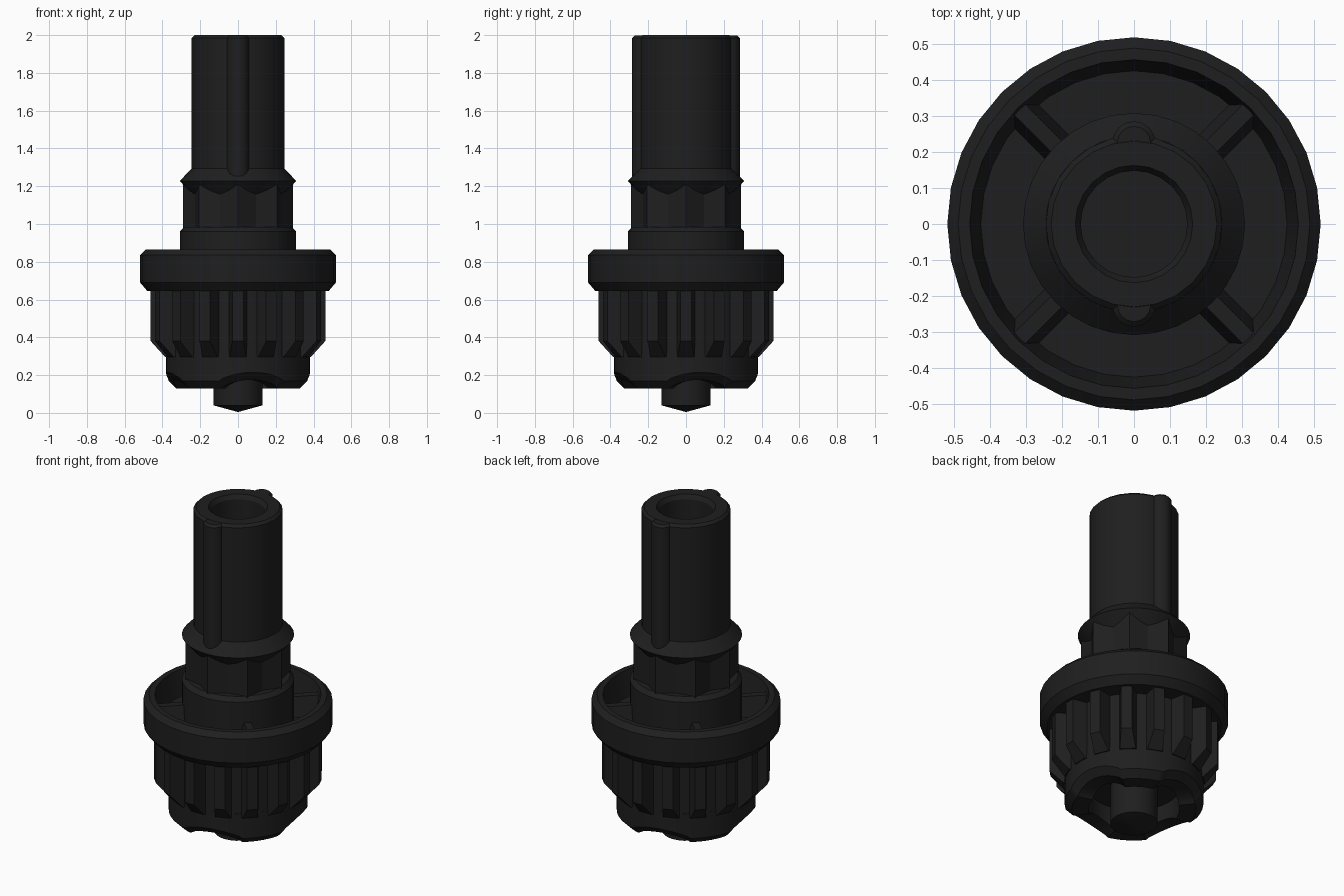
import bpy, bmesh
from math import sin, cos, pi, radians

if "Cube" in bpy.data.objects:
    bpy.data.objects.remove(bpy.data.objects["Cube"])

black = bpy.data.materials.new("matte_black")
black.diffuse_color = (0.0135, 0.0135, 0.0135, 1)
black.use_nodes = True
black.node_tree.nodes["Principled BSDF"].inputs["Base Color"].default_value = black.diffuse_color


def finish(name, bm, angle=30):
    """Turn a bmesh into a shaded object."""
    bmesh.ops.remove_doubles(bm, verts=bm.verts, dist=1e-5)
    bmesh.ops.recalc_face_normals(bm, faces=bm.faces)
    mesh = bpy.data.meshes.new(name)
    bm.to_mesh(mesh)
    bm.free()
    mesh.materials.append(black)
    ob = bpy.data.objects.new(name, mesh)
    bpy.context.collection.objects.link(ob)
    bpy.ops.object.select_all(action='DESELECT')
    ob.select_set(True)
    bpy.context.view_layer.objects.active = ob
    bpy.ops.object.shade_smooth_by_angle(angle=radians(angle))
    return ob


def skin(bm, rings):
    """Bridge consecutive closed rings of points and cap both ends."""
    loops = [[bm.verts.new(p) for p in ring] for ring in rings]
    n = len(loops[0])
    for a, b in zip(loops, loops[1:]):
        for i in range(n):
            j = (i + 1) % n
            bm.faces.new((a[i], a[j], b[j], b[i]))
    bm.faces.new(loops[0])
    bm.faces.new(loops[-1])


def turn(x, y, z, a):
    return (x * cos(a) - y * sin(a), x * sin(a) + y * cos(a), z)


def lathe(name, profile, n=32, centre=(0, 0), angle=30):
    """Revolve (radius, z) points."""
    bm = bmesh.new()
    skin(bm, [[(centre[0] + r * cos(2 * pi * i / n),
                centre[1] + r * sin(2 * pi * i / n), z)
               for i in range(n)] for r, z in profile])
    return finish(name, bm, angle)


# Pilot pin with a shallow conical tip
lathe("pilot_pin", [(0.002, 0.005), (0.13, 0.04), (0.13, 0.30)], 24)


# Lower clutch cup: wavy rim with four shallow arched notches
def rim_height(t):
    u = (t + 15) % 90 / 54
    return 0.13 + (0.045 * sin(pi * u) ** 0.7 if 0 < u < 1 else 0)


N = 120
angles = [i * 360 / N for i in range(N)]
bm = bmesh.new()
rows = []
for r, z, follow in [(0.38, 0.32, 0), (0.38, 0.04, 1), (0.34, 0.0, 1),
                     (0.25, 0.0, 1), (0.25, 0.27, 0)]:
    rows.append([(r * cos(radians(t)), r * sin(radians(t)),
                  z + (rim_height(t) if follow else 0)) for t in angles])
skin(bm, rows)
finish("clutch_cup", bm)

# Gear core and sixteen trapezoid teeth with sloped lower ends
lathe("gear_core", [(0.37, 0.295), (0.38, 0.30), (0.38, 0.68)], 40)
TEETH = 16
bm = bmesh.new()
for k in range(TEETH):
    a = 2 * pi * k / TEETH
    rings = []
    for tip, half_tip, z in [(0.385, 0.044, 0.295), (0.462, 0.03, 0.38),
                             (0.462, 0.03, 0.67)]:
        pts = [(0.35, -0.052), (tip, -half_tip), (tip, half_tip), (0.35, 0.052)]
        rings.append([turn(x, y, z, a) for x, y in pts])
    skin(bm, rings)
finish("gear_teeth", bm)

# Flanged rim with a recessed top and sloping inner wall
lathe("flange_rim", [(0.36, 0.645), (0.48, 0.645), (0.518, 0.69), (0.518, 0.835),
                     (0.488, 0.865), (0.456, 0.865), (0.425, 0.72),
                     (0.28, 0.72)], 32)

# Four diagonal ribs in the recess, with sloping flanks
bm = bmesh.new()
for k in range(4):
    a = pi / 4 + k * pi / 2
    section = [(-0.048, 0.715), (-0.021, 0.835), (0.021, 0.835), (0.048, 0.715)]
    skin(bm, [[turn(x, y, z, a) for y, z in section] for x in (0.27, 0.46)])
finish("recess_ribs", bm)

# Hub below the neck
lathe("hub", [(0.308, 0.71), (0.308, 0.96), (0.285, 0.985)], 32)

# Fluted neck: eight ridged star prism
bm = bmesh.new()
star = [(0.292 if i % 2 == 0 else 0.247, i * pi / 8) for i in range(16)]
skin(bm, [[(r * cos(t), r * sin(t), z) for r, t in star] for z in (0.96, 1.225)])
finish("fluted_neck", bm, 10)

# Collar and hollow shaft
lathe("collar", [(0.24, 1.15), (0.308, 1.228), (0.245, 1.295)], 32)
lathe("shaft", [(0.245, 1.25), (0.245, 1.985), (0.23, 2.0), (0.163, 2.0),
                (0.148, 1.975), (0.148, 1.35)], 24)

# Two round keys along the shaft, running down into the collar
for side, label in ((-1, "front"), (1, "back")):
    lathe(label + "_key", [(0.06, 1.24), (0.06, 1.985), (0.046, 1.999)],
          16, (0, side * 0.225))
